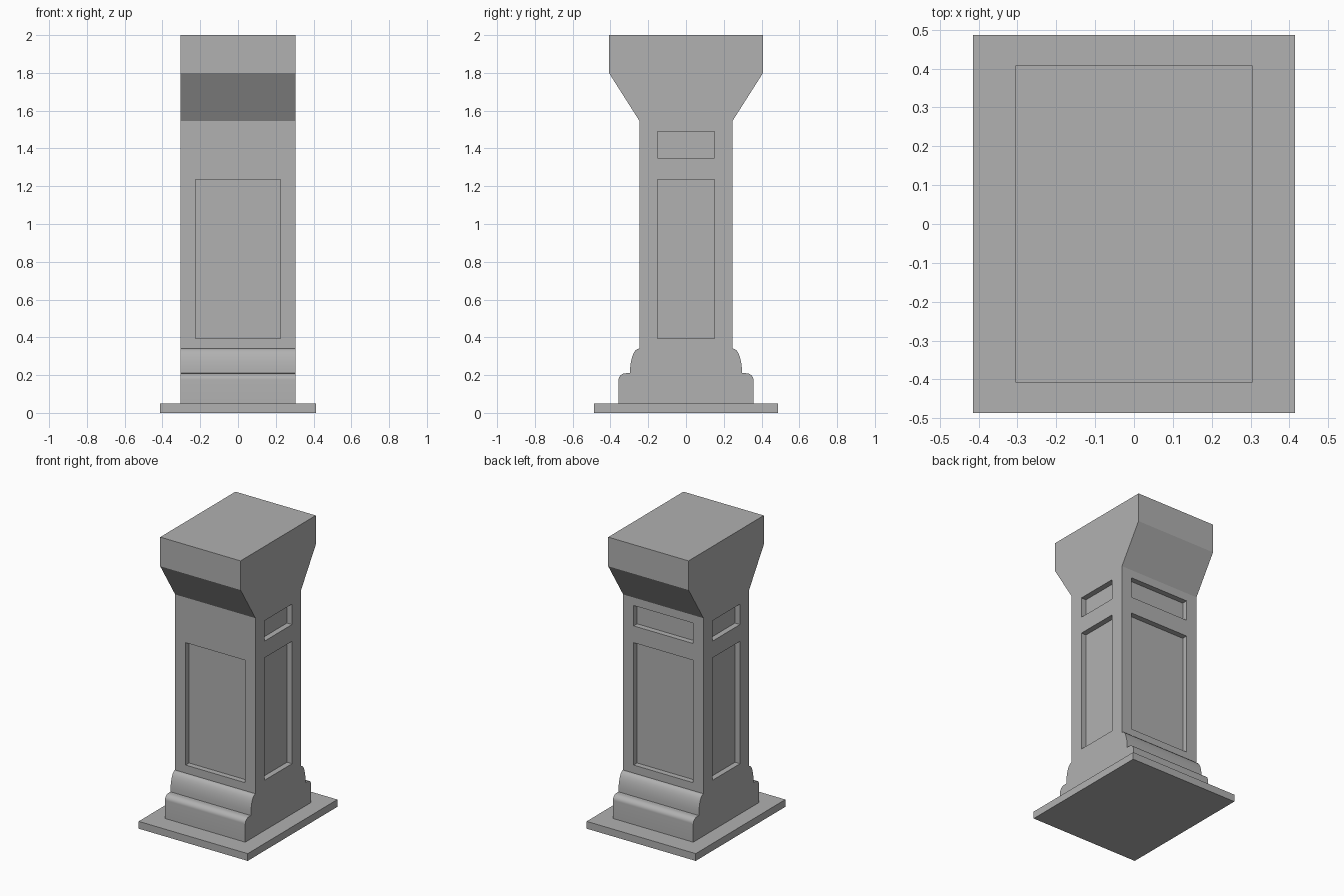
import bpy, bmesh
from math import sin, cos, pi, radians

if "Cube" in bpy.data.objects:
    bpy.data.objects.remove(bpy.data.objects["Cube"])

HALF_X, HALF_Y = 0.305, 0.246   # shaft half sizes
DEPTH = 0.038                   # panel recess depth

stone = bpy.data.materials.new("dark_stone")
stone.diffuse_color = (0.44, 0.44, 0.44, 1)
stone.use_nodes = True
stone.node_tree.nodes["Principled BSDF"].inputs["Base Color"].default_value = stone.diffuse_color


def make_object(name, bm):
    bmesh.ops.recalc_face_normals(bm, faces=bm.faces)
    mesh = bpy.data.meshes.new(name)
    bm.to_mesh(mesh)
    bm.free()
    mesh.materials.append(stone)
    obj = bpy.data.objects.new(name, mesh)
    bpy.context.collection.objects.link(obj)
    return obj


def add_box(bm, lo, hi):
    verts = bmesh.ops.create_cube(bm, size=1)["verts"]
    for v in verts:
        for i in range(3):
            v.co[i] = hi[i] if v.co[i] > 0 else lo[i]


def quarter(cy, cz, ry, rz, n=8):
    return [(cy + ry * cos(i / n * pi / 2), cz + rz * sin(i / n * pi / 2))
            for i in range(n + 1)]


# Base plate
bm = bmesh.new()
add_box(bm, (-0.414, -0.486, 0), (0.414, 0.486, 0.05))
make_object("base_plate", bm)

# Pedestal: half profile in y/z, mirrored and extruded along x
half = [(0.357, 0.05)]
half += quarter(0.317, 0.175, 0.04, 0.035)
half += quarter(0.25, 0.21, 0.047, 0.13)
half += [(HALF_Y, 0.34), (HALF_Y, 1.545), (0.408, 1.80), (0.408, 2.0)]
profile = half + [(-y, z) for y, z in reversed(half)]
bm = bmesh.new()
face = bm.faces.new([bm.verts.new((-HALF_X, y, z)) for y, z in profile])
out = bmesh.ops.extrude_face_region(bm, geom=[face])["geom"]
bmesh.ops.translate(bm, vec=(2 * HALF_X, 0, 0),
                    verts=[g for g in out if isinstance(g, bmesh.types.BMVert)])
pedestal = make_object("pedestal", bm)

# Recessed panels: tall and short on the sides and back, tall only on the front
TALL, SHORT = (0.395, 1.235), (1.35, 1.49)
bm = bmesh.new()
for s in (-1, 1):
    for z0, z1 in (TALL, SHORT):
        a, b = sorted((s * (HALF_X - DEPTH), s * (HALF_X + 0.1)))
        add_box(bm, (a, -0.15, z0), (b, 0.15, z1))
        if s > 0 or z0 == TALL[0]:
            a, b = sorted((s * (HALF_Y - DEPTH), s * (HALF_Y + 0.1)))
            add_box(bm, (-0.225, a, z0), (0.225, b, z1))
cutter = make_object("panel_cutter", bm)
cutter.hide_render = True

mod = pedestal.modifiers.new("panels", 'BOOLEAN')
mod.operation = 'DIFFERENCE'
mod.solver = 'EXACT'
mod.object = cutter
bpy.context.view_layer.objects.active = pedestal
pedestal.select_set(True)
bpy.ops.object.modifier_apply(modifier=mod.name)
bpy.data.objects.remove(cutter)
bpy.ops.object.shade_smooth_by_angle(angle=radians(30))
